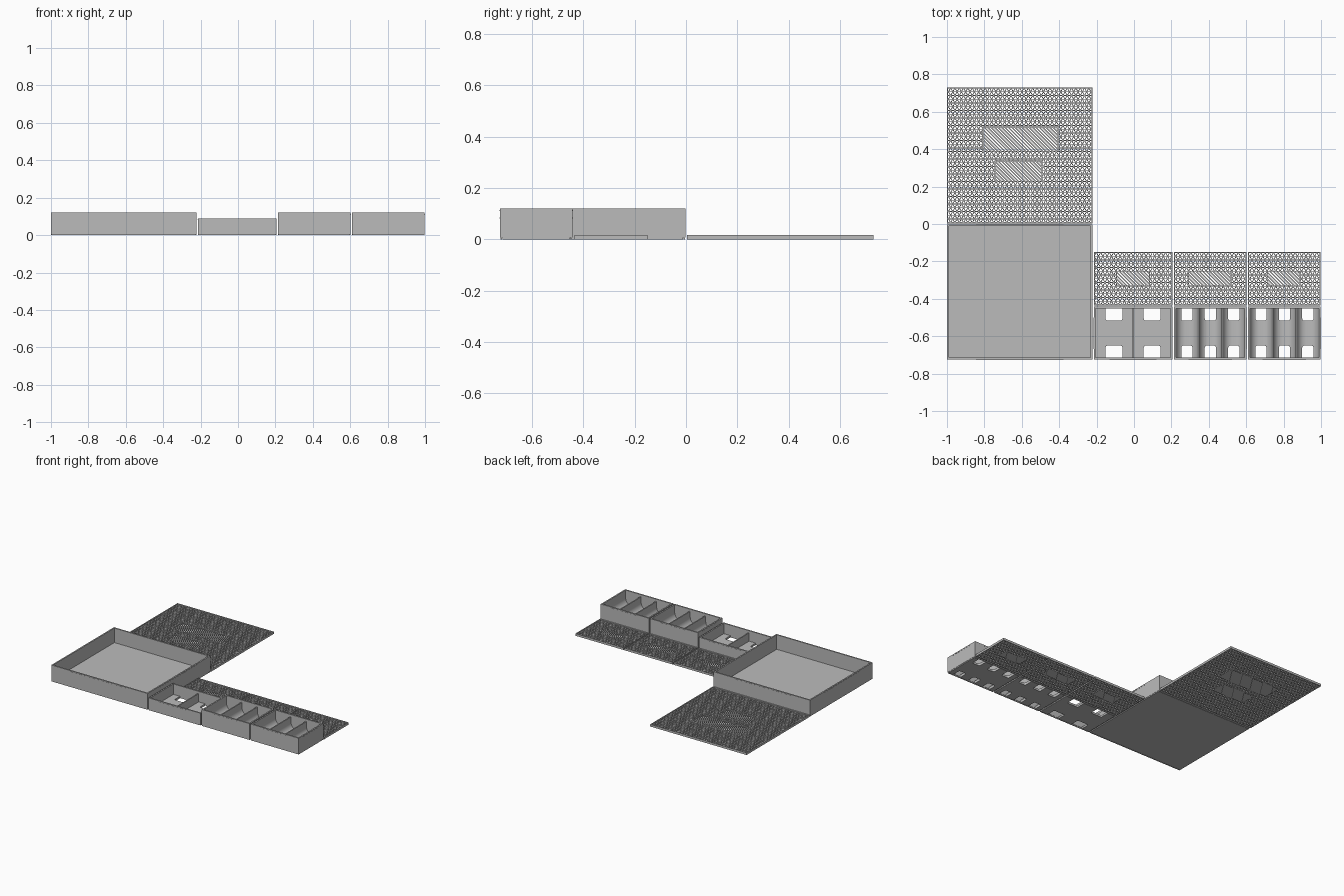
import bpy, bmesh, math
from mathutils import Vector

cube = bpy.data.objects.get("Cube")
if cube:
    bpy.data.objects.remove(cube)

grey = bpy.data.materials.new("plain_grey")
grey.use_nodes = True
grey.diffuse_color = (0.5, 0.5, 0.5, 1)
grey.node_tree.nodes["Principled BSDF"].inputs["Base Color"].default_value = (0.5, 0.5, 0.5, 1)

WALL = 0.01
RIB = 0.004


def finish(name, bm, smooth=False):
    bmesh.ops.recalc_face_normals(bm, faces=bm.faces)
    mesh = bpy.data.meshes.new(name)
    bm.to_mesh(mesh)
    bm.free()
    mesh.materials.append(grey)
    ob = bpy.data.objects.new(name, mesh)
    bpy.context.collection.objects.link(ob)
    bpy.ops.object.select_all(action="DESELECT")
    ob.select_set(True)
    bpy.context.view_layer.objects.active = ob
    if smooth:
        bpy.ops.object.shade_smooth_by_angle(angle=math.radians(30))
    return ob


def block(bm, x0, x1, y0, y1, z0, z1):
    verts = bmesh.ops.create_cube(bm, size=1)["verts"]
    for v in verts:
        v.co = Vector((x0 if v.co.x < 0 else x1, y0 if v.co.y < 0 else y1, z0 if v.co.z < 0 else z1))
    return verts


def ring(bm, x0, x1, y0, y1, z0, z1, t):
    block(bm, x0, x0 + t, y0, y1, z0, z1)
    block(bm, x1 - t, x1, y0, y1, z0, z1)
    block(bm, x0 + t, x1 - t, y0, y0 + t, z0, z1)
    block(bm, x0 + t, x1 - t, y1 - t, y1, z0, z1)


def span(p, d, rect):
    """Part of the line p + t * d that lies inside a rectangle."""
    lo, hi = -9.0, 9.0
    for i in (0, 1):
        a, b = rect[2 * i], rect[2 * i + 1]
        if abs(d[i]) < 1e-6:
            if not a < p[i] < b:
                return None
            continue
        s, e = sorted(((a - p[i]) / d[i], (b - p[i]) / d[i]))
        lo, hi = max(lo, s), min(hi, e)
    return (lo, hi) if hi > lo else None


def bars(bm, rect, angle, pitch, width, z0, z1, holes=()):
    """Parallel ribs over a rectangle, interrupted at the holes."""
    d = Vector((math.cos(angle), math.sin(angle)))
    n = Vector((-d.y, d.x))
    centre = Vector(((rect[0] + rect[1]) / 2, (rect[2] + rect[3]) / 2))
    count = int(0.6 / pitch)
    for k in range(-count, count + 1):
        p = centre + n * (k * pitch)
        full = span(p, d, rect)
        if not full:
            continue
        cuts = sorted(c for c in (span(p, d, h) for h in holes) if c)
        ends = [full[0]] + [t for c in cuts for t in c] + [full[1]]
        for s, e in zip(ends[::2], ends[1::2]):
            corners = [p + d * s - n * width / 2, p + d * e - n * width / 2,
                       p + d * e + n * width / 2, p + d * s + n * width / 2]
            face = bm.faces.new([bm.verts.new((c.x, c.y, z0)) for c in corners])
            top = bmesh.ops.extrude_face_region(bm, geom=[face])["geom"]
            for v in top:
                if isinstance(v, bmesh.types.BMVert):
                    v.co.z = z1


def lid(name, rect, labels):
    bm = bmesh.new()
    ring(bm, *rect, 0, 0.016, 0.006)
    inner = (rect[0] + 0.006, rect[1] - 0.006, rect[2] + 0.006, rect[3] - 0.006)
    for k in range(3):
        bars(bm, inner, k * math.pi / 3, 0.02, RIB, 0, 0.012, labels)
    finish(name + "_lattice_lid", bm)
    # Striped panels set into the lattice
    bm = bmesh.new()
    for lab in labels:
        ring(bm, *lab, 0, 0.014, 0.005)
        bars(bm, lab, -math.pi / 4, 0.013, 0.007, 0, 0.012)
    finish(name + "_lid_panels", bm)


def tray(name, x0, x1, y0, y1, h, cells=1, scoop=0.0, hole=0.0):
    base, floor = 0.007, 0.014
    # Profile across the tray: side walls, dividers and floors
    pts = [(x1, base), (x0, base), (x0, h), (x0 + WALL, h)]
    inner = (x1 - x0 - 2 * WALL - (cells - 1) * 0.008) / cells
    centres = []
    for c in range(cells):
        a = x0 + WALL + c * (inner + 0.008)
        b = a + inner
        centres.append((a + b) / 2)
        if c:
            pts.append((a, h - 0.016))
        if scoop:
            steps = 10
            for side in (0, 1):
                for i in range(steps + 1):
                    t = math.pi / 2 * i / steps
                    t = math.pi / 2 - t if side else t
                    off = scoop * (1 - math.cos(t))
                    pts.append((b - off if side else a + off, floor + scoop * (1 - math.sin(t))))
        else:
            pts += [(a, floor), (b, floor)]
        if c < cells - 1:
            pts.append((b, h - 0.016))
    pts += [(x1 - WALL, h), (x1, h)]
    bm = bmesh.new()
    face = bm.faces.new([bm.verts.new((x, y0 + WALL, z)) for x, z in pts])
    geom = bmesh.ops.extrude_face_region(bm, geom=[face])["geom"]
    for v in geom:
        if isinstance(v, bmesh.types.BMVert):
            v.co.y = y1 - WALL
    # Foot plate, slightly inset to leave a shadow line
    block(bm, x0 + 0.002, x1 - 0.002, y0 + WALL, y1 - WALL, 0, base)
    body = finish(name + "_tray_body", bm, smooth=scoop > 0)

    # Rounded push-out openings in the floor
    if hole:
        bm = bmesh.new()
        for cx in centres:
            for ya, yb in ((y0 - 0.02, y0 + 0.075), (y1 - 0.075, y1 + 0.02)):
                block(bm, cx - hole / 2, cx + hole / 2, ya, yb, -0.02, 0.06)
        upright = [e for e in bm.edges if abs(e.verts[0].co.z - e.verts[1].co.z) > 0.05]
        bmesh.ops.bevel(bm, geom=upright, offset=0.012, segments=4, profile=0.5, affect="EDGES")
        cutter = finish("opening_cutter", bm)
        cutter.hide_render = True
        bpy.context.view_layer.objects.active = body
        mod = body.modifiers.new("openings", "BOOLEAN")
        mod.operation, mod.object, mod.solver = "DIFFERENCE", cutter, "EXACT"
        mod.use_self = True
        bpy.ops.object.modifier_apply(modifier=mod.name)
        bpy.data.objects.remove(cutter)

    # Front and back walls, with a foot step and a narrow lid catch
    bm = bmesh.new()
    w = (x1 - x0) * 0.3
    mx, my = (x0 + x1) / 2, (y0 + y1) / 2
    for a, b, s in ((y0, y0 + WALL, -1), (y1 - WALL, y1, 1)):
        block(bm, x0, x1, a, b, base, h)
        block(bm, x0 + 0.002, x1 - 0.002, a + 0.002, b - 0.002, 0, base)
        edge = a if s < 0 else b
        block(bm, mx - w, mx + w, edge - 0.001, edge + 0.001, h - 0.009, h - 0.006)
    d = (y1 - y0) * 0.3
    for edge in (x0, x1):
        block(bm, edge - 0.001, edge + 0.001, my - d, my + d, h - 0.009, h - 0.006)
    finish(name + "_tray_end_walls", bm)


# Large open tray and its lid
tray("large", -1.0, -0.222, -0.725, -0.002, 0.12)
lid("large", (-1.0, -0.222, 0.004, 0.73), [(-0.81, -0.405, 0.385, 0.52), (-0.745, -0.49, 0.225, 0.34)])

# Row of small trays and lids
small = [("low", -0.215, 0.205, 0.09, 2, 0.0, 0.09, (-0.095, 0.085)),
         ("middle", 0.214, 0.602, 0.12, 3, 0.05, 0.06, (0.29, 0.52)),
         ("end", 0.61, 0.998, 0.12, 3, 0.05, 0.06, (0.71, 0.89))]
for name, x0, x1, h, cells, scoop, hole, lab in small:
    tray(name, x0, x1, -0.725, -0.442, h, cells, scoop, hole)
    lid(name, (x0, x1, -0.435, -0.15), [(lab[0], lab[1], -0.33, -0.25)])
